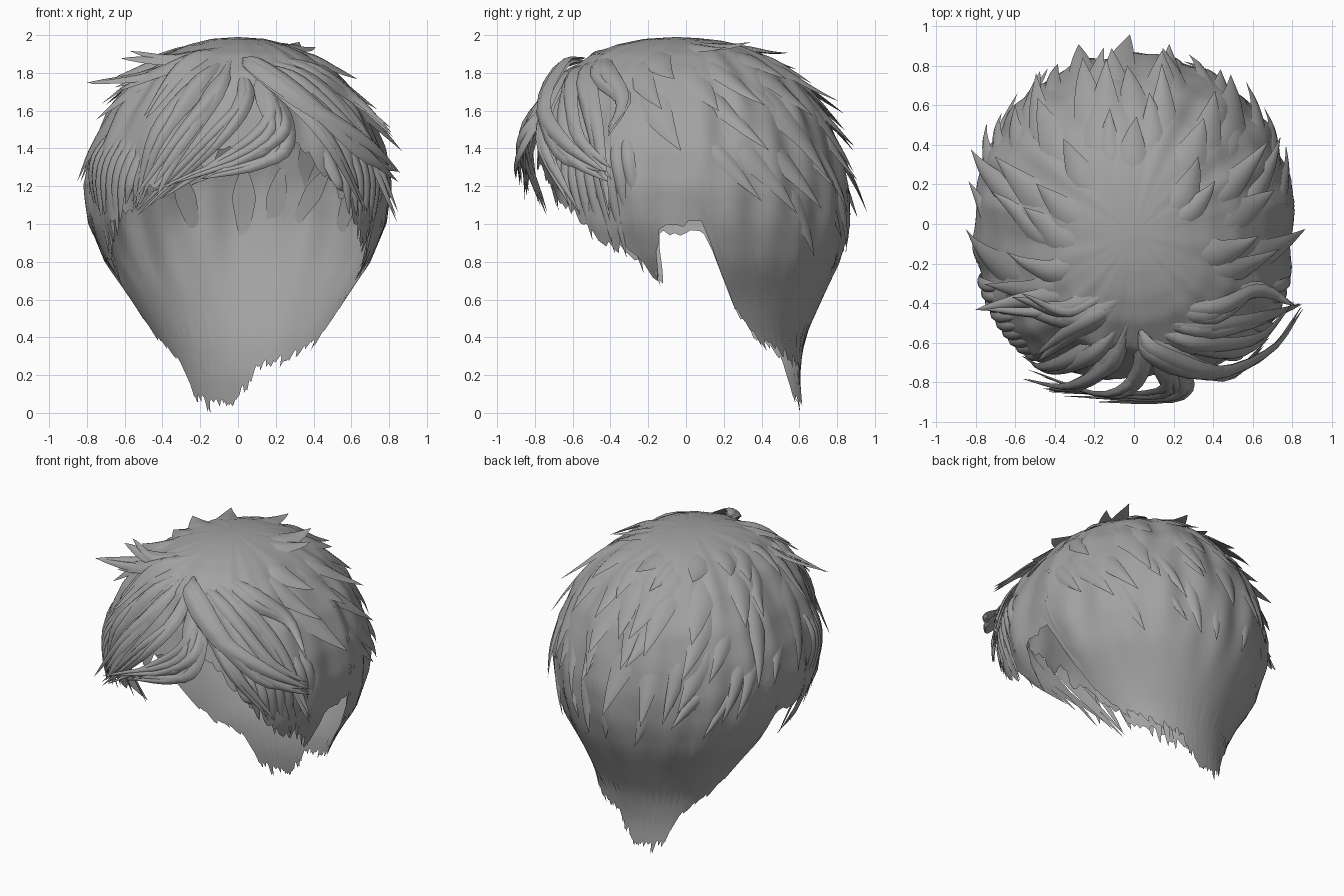
import bpy, bmesh, math, random
from mathutils import Vector

if "Cube" in bpy.data.objects:
    bpy.data.objects.remove(bpy.data.objects["Cube"])
rng = random.Random(4)

hair = bpy.data.materials.new("hair grey")
hair.use_nodes = True
GREY = (0.36, 0.36, 0.36, 1)
hair.diffuse_color = GREY
hair.node_tree.nodes["Principled BSDF"].inputs["Base Color"].default_value = GREY

# Head slices: height, half width, front y, back y, middle y
SLICES = [(1.99, 0, -.05, -.05, -.05), (1.98, .14, -.22, .14, -.04), (1.95, .26, -.36, .28, -.03),
          (1.9, .38, -.49, .41, 0), (1.8, .52, -.63, .56, .03), (1.6, .68, -.73, .73, .05),
          (1.4, .77, -.78, .81, .05), (1.2, .81, -.79, .86, .05), (1, .79, -.77, .86, .06),
          (.8, .71, -.72, .81, .12), (.6, .57, -.6, .72, .17), (.4, .45, -.4, .63, .26),
          (.2, .34, 0, .6, .43), (0, .28, .3, .62, .52)]
# Hem height by angle around the head (degrees, front is -90)
HEM = [(-180, 1), (-170, .95), (-165, .72), (-155, .85), (-140, 1), (-122, 1.18), (-90, 1.37),
       (-72, 1.48), (-58, 1.25), (-42, 1.02), (-25, .85), (-16, .7), (-10, .95), (1, 1), (4, .78),
       (8, .52), (14, .42), (25, .34), (50, .3), (68, .27), (78, .18), (90, .1), (97, .04),
       (125, .05), (136, .08), (146, .27), (157, .35), (166, .42), (172, .52), (176, .78), (179, 1), (180, 1)]


def lerp_table(table, key):
    """Row of the table interpolated at key; the first column is the key."""
    rows = sorted(table)
    key = min(max(key, rows[0][0]), rows[-1][0])
    for a, b in zip(rows, rows[1:]):
        if key <= b[0]:
            f = (key - a[0]) / (b[0] - a[0])
            return [p + (q - p) * f for p, q in zip(a, b)]


def outward(p):
    return (p - Vector((0, .05, min(1.1, p.z)))).normalized()


def scalp(angle, z, lift=0.0):
    """Point on the head at an angle and height, raised outwards by lift."""
    z, w, front, back, mid = lerp_table(SLICES, z)
    c, s = math.cos(math.radians(angle)), math.sin(math.radians(angle))
    if s < 0:
        c, s = math.copysign(abs(c) ** .8, c), -abs(s) ** .8
    p = Vector((w * c, mid + s * ((back - mid) if s > 0 else (mid - front)), z))
    return p + outward(p) * lift


def front_angle(x, z):
    """Angle of a point on the front half, given its x."""
    r = max(-.93, min(.93, x / lerp_table(SLICES, z)[1]))
    return -math.degrees(math.acos(math.copysign(abs(r) ** 1.25, r)))


def make_object(name, bm, sharp):
    bmesh.ops.recalc_face_normals(bm, faces=bm.faces)
    mesh = bpy.data.meshes.new(name)
    bm.to_mesh(mesh)
    bm.free()
    mesh.materials.append(hair)
    ob = bpy.data.objects.new(name, mesh)
    bpy.context.collection.objects.link(ob)
    bpy.ops.object.select_all(action="DESELECT")
    ob.select_set(True)
    bpy.context.view_layer.objects.active = ob
    bpy.ops.object.shade_smooth_by_angle(angle=math.radians(sharp))


def spline(pts, t):
    """Catmull-Rom through the points, t from 0 to 1."""
    pts = [pts[0] * 2 - pts[1]] + pts + [pts[-1] * 2 - pts[-2]]
    s = t * (len(pts) - 3)
    i = min(int(s), len(pts) - 4)
    f = s - i
    a, b, c, d = pts[i:i + 4]
    return (b * 2 + (c - a) * f + (a * 2 - b * 5 + c * 4 - d) * f * f
            + (b * 3 - a - c * 3 + d) * f ** 3) / 2


def add_lock(bm, pts, width, thick, taper, steps=14):
    """Pointed, ridged lock of hair along a path."""
    path = [spline(pts, i / steps) for i in range(steps + 1)]
    rings = []
    for i, p in enumerate(path[:-1]):
        t = i / steps
        along = (path[i + 1] - path[max(i - 1, 0)]).normalized()
        n = outward(p)
        side = along.cross(n).normalized()
        n = side.cross(along)
        size = min(1, .12 + 2.4 * t) * (1 - t) ** taper
        rings.append([bm.verts.new(p + side * width * size * u + n * thick * size * (1 - 1.6 * u * u))
                      for u in (-1, -.55, 0, .55, 1)])
    tip = bm.verts.new(path[-1])
    for a, b in zip(rings, rings[1:]):
        for k in range(5):
            bm.faces.new((a[k], a[k - 1], b[k - 1], b[k]))
    for k in range(5):
        bm.faces.new((rings[-1][k], rings[-1][k - 1], tip))


# Cap: open shell with a ragged hem
bm = bmesh.new()
COLS, ROWS = 240, 36
grid = []
for j in range(COLS):
    angle = -180 + 360 * j / COLS
    if j % 3 == 0:
        tear = rng.uniform(-.04, .04)
    hem = lerp_table(HEM, angle)[1] + tear + rng.uniform(-.02, .02)
    column = []
    for i in range(1, ROWS + 1):
        v = i / ROWS
        z = 1.99 - (1.99 - hem) * v ** 1.6
        turn = math.radians(angle)
        wave = math.sin(turn * 14 + z * 5) + .7 * math.sin(turn * 23 - z * 4)
        fade = min(1, (1.99 - z) * 3) * min(1, max(z - .6, 0) * 2)
        column.append(bm.verts.new(scalp(angle, z, .009 * wave * fade)))
    grid.append(column)
top = bm.verts.new(scalp(0, 1.99))
for a, b in zip(grid, grid[1:] + grid[:1]):
    bm.faces.new((top, a[0], b[0]))
    for i in range(ROWS - 1):
        bm.faces.new((a[i], a[i + 1], b[i + 1], b[i]))
make_object("hair_cap", bm, 60)

# Sparse layered spikes that lift off the cap only near their tips:
# name, root z, tip z, count, first and last angle, width, tip lift
LAYERS = [("crown_tufts", 1.985, 1.78, 12, -30, 225, .14, .1),
          ("upper_tufts", 1.95, 1.5, 12, -40, 225, .15, .11),
          ("middle_tufts", 1.8, 1.3, 12, -25, 210, .15, .1),
          ("lower_tufts", 1.55, 1.12, 13, -15, 200, .12, .1),
          ("nape_tufts", 1.3, .92, 7, 15, 165, .1, .08)]
for name, z0, z1, count, first, last, width, lift in LAYERS:
    bm = bmesh.new()
    for k in range(count):
        angle = first + (last - first) * (k + rng.uniform(.1, .9)) / count
        turn = 24 * math.cos(math.radians(angle)) + rng.uniform(-6, 6)
        tip = z1 + rng.uniform(-.1, .1)
        raise_ = lift * rng.uniform(.5, 1.2)
        pts = []
        for t in (0, .4, .75, 1):
            pts.append(scalp(angle + turn * t, z0 + (tip - z0) * t ** 1.2, -.018 + raise_ * t ** 2.5))
        add_lock(bm, pts, width * rng.uniform(.7, 1.1), .025, 1)
    make_object(name, bm, 50)


def front_locks(name, rows, width, thick, copies, spread):
    """Locks given as x, z, lift on the front, with slightly varied copies."""
    bm = bmesh.new()
    for row in rows:
        for k in range(copies):
            pts = []
            for i, (x, z, lift) in enumerate(row):
                s = spread * i / len(row)
                x, z = x + rng.uniform(-s, s), z + rng.uniform(-s, s)
                pts.append(scalp(front_angle(x, z), z, lift + rng.uniform(-.01, .015)))
            add_lock(bm, pts, width * rng.uniform(.7, 1.1), thick, .7)
    make_object(name, bm, 50)


# Fringe swept across the forehead to the right
front_locks("right_fringe", [
    [(.03, 1.87, -.02), (.16, 1.66, .04), (.12, 1.42, .1), (-.36, 1.18, .12)],
    [(.05, 1.86, -.02), (.22, 1.6, .04), (.16, 1.36, .11), (-.2, 1.2, .12)],
    [(0, 1.88, -.02), (.04, 1.66, .04), (-.12, 1.4, .1), (-.5, 1.1, .08)],
    [(-.03, 1.89, -.02), (-.1, 1.7, .03), (-.25, 1.4, .09), (-.45, 1.15, .12)],
    [(-.05, 1.9, -.02), (-.22, 1.72, .02), (-.42, 1.42, .05), (-.58, 1.1, .03)],
], .075, .028, 3, .1)

# Short spikes above the right temple
front_locks("right_temple_spikes", [
    [(0, 1.94, -.02), (-.25, 1.83, .02), (-.48, 1.56, .07)],
    [(-.03, 1.95, -.02), (-.3, 1.84, .02), (-.6, 1.64, .09)],
    [(-.06, 1.96, -.02), (-.33, 1.87, .02), (-.58, 1.79, .16)],
    [(-.15, 1.92, -.02), (-.45, 1.78, .02), (-.75, 1.6, .24)],
], .085, .025, 2, .06)

# Rolled lock at the parting and the sweep to the left
front_locks("left_sweep", [
    [(.03, 1.87, 0), (.1, 1.8, .05), (.36, 1.56, .1), (.62, 1.36, .12), (.78, 1.22, .12)],
    [(.04, 1.86, -.02), (.2, 1.72, .03), (.42, 1.42, .09), (.66, 1.1, .06)],
    [(.06, 1.87, -.02), (.3, 1.74, .02), (.56, 1.46, .06), (.76, 1.26, .07)],
    [(.08, 1.89, -.02), (.36, 1.77, .01), (.62, 1.5, .03), (.78, 1.05, .12)],
    [(.1, 1.92, -.02), (.4, 1.8, .01), (.65, 1.62, .03), (.82, 1.45, .13)],
], .085, .03, 3, .06)

# Hanging locks in front of both ears
for name, side in (("left_sideburn", 1), ("right_sideburn", -1)):
    bm = bmesh.new()
    for k in range(9):
        a = -52 + 4.5 * k
        low = lerp_table(HEM, a)[1] + rng.uniform(-.08, .02)
        pts = [scalp((a + d if side > 0 else 180 - a - d), z, h)
               for d, z, h in ((-8, 1.55, -.02), (-3, 1.25, .015), (0, low, .015))]
        add_lock(bm, pts, .06, .022, .7)
    make_object(name, bm, 50)
